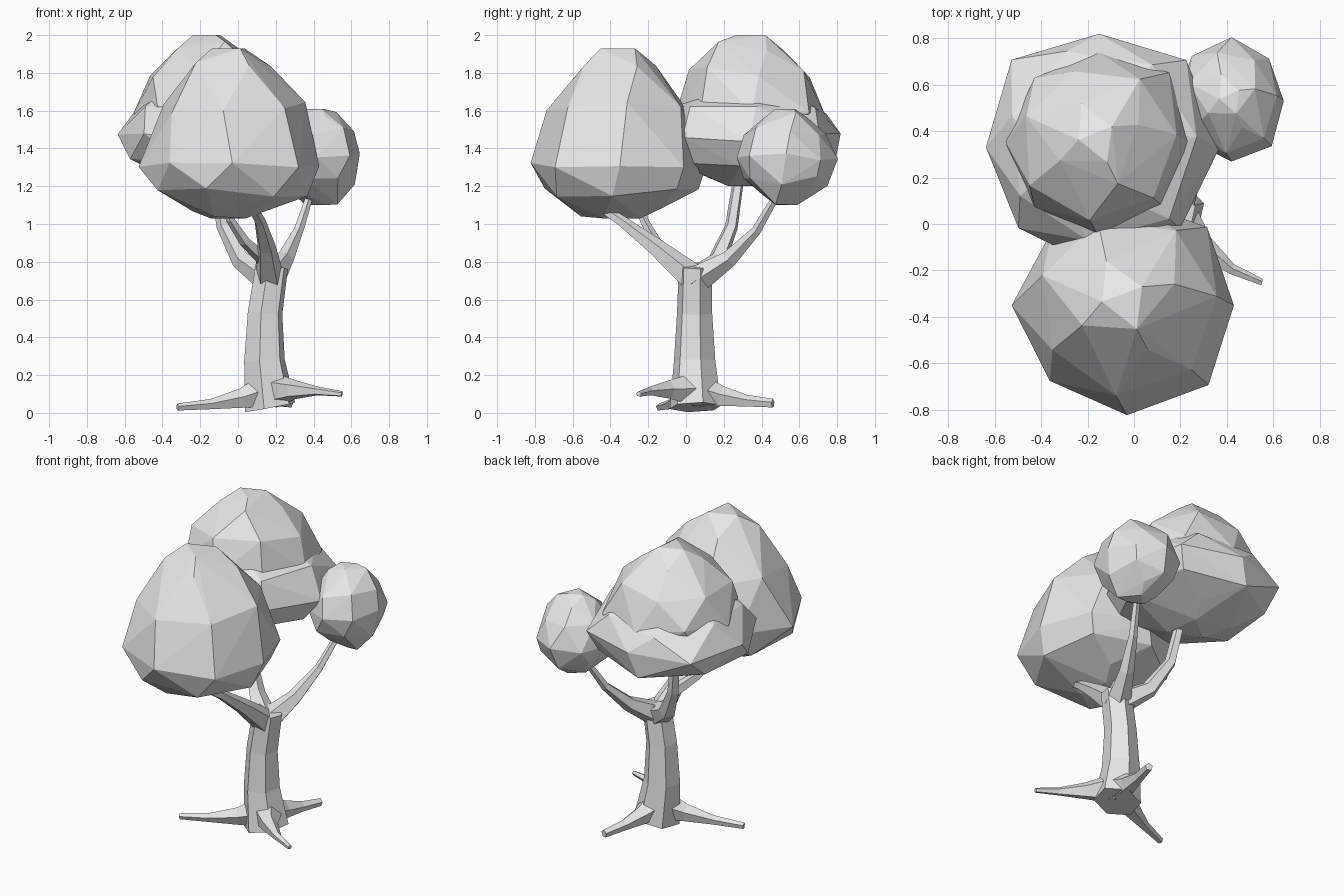
import bpy
import bmesh
import random
from math import cos, sin, pi
from mathutils import Vector

random.seed(4)

if "Cube" in bpy.data.objects:
    bpy.data.objects.remove(bpy.data.objects["Cube"])

# One plain grey for wood and foliage
grey = bpy.data.materials.new("plain_grey")
grey.use_nodes = True
grey.diffuse_color = (0.8, 0.8, 0.8, 1)
grey.node_tree.nodes["Principled BSDF"].inputs["Base Color"].default_value = grey.diffuse_color


def finish(name, bm):
    """Turn a bmesh into a flat-shaded object."""
    bmesh.ops.recalc_face_normals(bm, faces=bm.faces[:])
    mesh = bpy.data.meshes.new(name)
    bm.to_mesh(mesh)
    bm.free()
    mesh.materials.append(grey)
    part = bpy.data.objects.new(name, mesh)
    bpy.context.collection.objects.link(part)


def limb(name, start, elbow, tip, thick, thin, sides=5, steps=3):
    """Faceted tube that bends past an elbow and tapers towards its tip."""
    start, elbow, tip = Vector(start), Vector(elbow), Vector(tip)
    bm = bmesh.new()
    side = Vector((1, 0.3, 0.1))
    rings = []
    for step in range(steps + 1):
        t = step / steps
        centre = start.lerp(elbow, t).lerp(elbow.lerp(tip, t), t)
        along = (elbow - start).lerp(tip - elbow, t).normalized()
        side = (side - along * side.dot(along)).normalized()
        across = along.cross(side)
        radius = thin + (thick - thin) * (1 - t) ** 2
        angles = [2 * pi * k / sides for k in range(sides)]
        rings.append([bm.verts.new(centre + radius * (side * cos(a) + across * sin(a)))
                      for a in angles])
    for low, high in zip(rings, rings[1:]):
        for k in range(sides):
            bm.faces.new((low[k - 1], low[k], high[k], high[k - 1]))
    bm.faces.new(rings[0])
    bm.faces.new(rings[-1])
    finish(name, bm)


def crown(name, belly, width, depth, up, down):
    """Faceted clump: hull of uneven rings above and below its widest level."""
    x, y, z = belly
    bm = bmesh.new()
    for level in range(-3, 4):
        tilt = level * pi / 6
        spread = max(cos(tilt), 0.25) * (1 - 0.1 * max(sin(tilt), 0))
        height = z + sin(tilt) * (up if level > 0 else down)
        sides = max(3, round(8 * cos(tilt)))
        for k in range(sides):
            a = 2 * pi * k / sides + level
            reach = spread * random.uniform(0.97, 1.07)
            wobble = random.uniform(-0.03, 0.03) if abs(level) < 3 else 0
            bm.verts.new((x + width * reach * cos(a), y + depth * reach * sin(a), height + wobble))
    hull = bmesh.ops.convex_hull(bm, input=bm.verts[:])
    inner = [v for v in hull["geom_interior"] if isinstance(v, bmesh.types.BMVert)]
    bmesh.ops.delete(bm, geom=inner, context="VERTS")
    finish(name, bm)


# Trunk with a slight bend
foot = (0.17, 0.05, 0.12)
fork = (0.17, 0.05, 0.7)
limb("trunk", (0.17, 0.05, 0.03), (0.1, 0.04, 0.4), (0.18, 0.05, 0.78), 0.14, 0.09, sides=6)

# Roots spreading from the foot
limb("left_root", foot, (-0.05, -0.05, 0.04), (-0.32, -0.14, 0.03), 0.1, 0.02)
limb("back_root", foot, (0.2, 0.25, 0.06), (0.27, 0.46, 0.05), 0.1, 0.025)
limb("right_root", foot, (0.35, -0.2, 0.13), (0.55, -0.25, 0.1), 0.1, 0.015)

# Branches, each reaching into a crown
limb("front_branch", fork, (0.15, -0.3, 1), (0.07, -0.47, 1.1), 0.08, 0.025)
limb("back_branch", fork, (-0.1, 0.25, 0.8), (-0.12, 0.28, 1.25), 0.08, 0.03)
limb("side_branch", fork, (0.3, 0.35, 0.85), (0.38, 0.48, 1.15), 0.08, 0.02)
limb("front_twig", (0.15, -0.05, 0.8), (-0.05, -0.25, 0.95), (-0.08, -0.24, 1.15), 0.04, 0.02, sides=4)

# Foliage
crown("front_crown", (-0.03, -0.35, 1.3), width=0.47, depth=0.46, up=0.63, down=0.27)
crown("back_crown_top", (-0.15, 0.35, 1.6), width=0.4, depth=0.4, up=0.4, down=0.3)
crown("back_crown_base", (-0.15, 0.33, 1.45), width=0.5, depth=0.5, up=0.3, down=0.25)
crown("side_crown", (0.42, 0.53, 1.35), width=0.23, depth=0.26, up=0.26, down=0.25)
